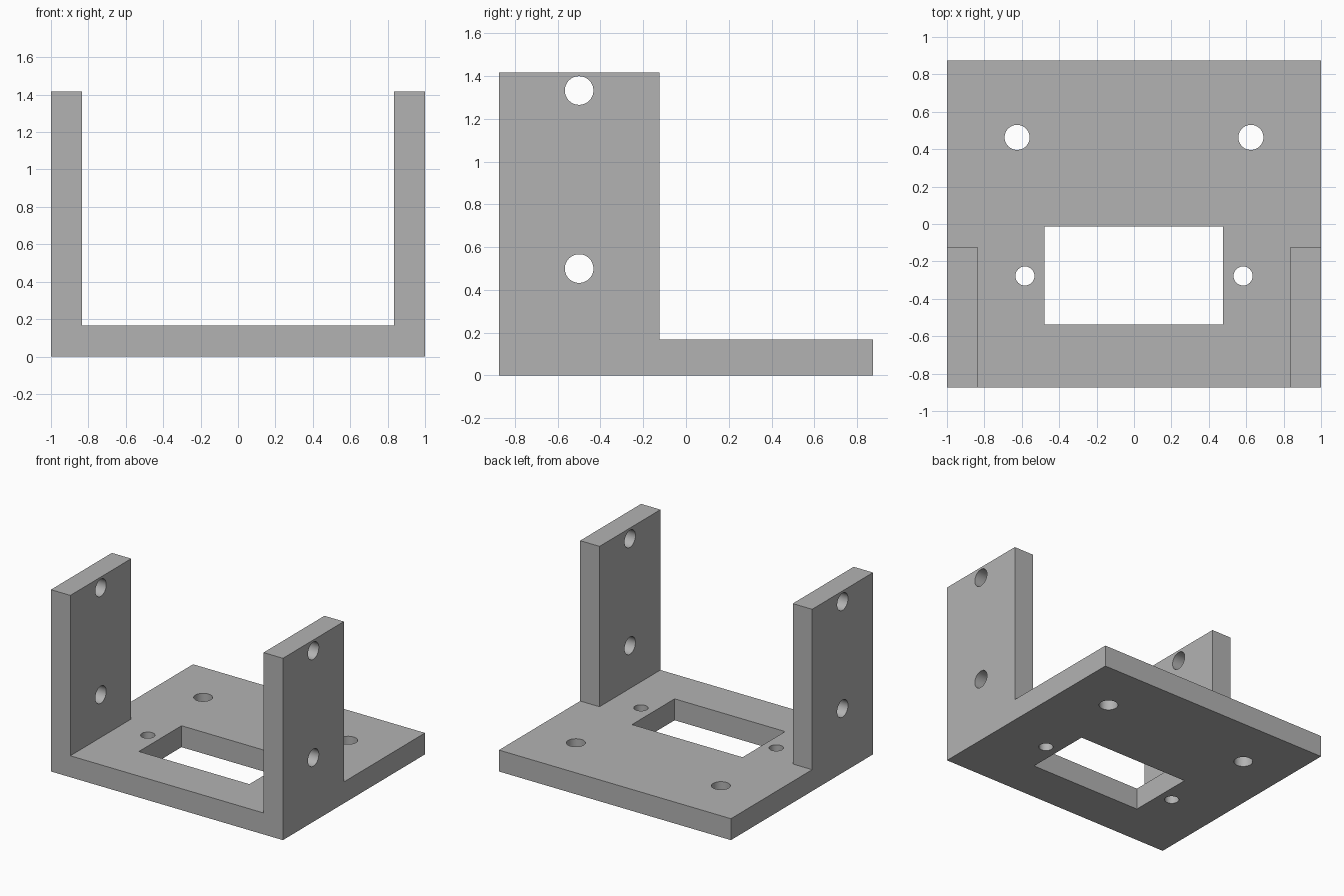
import bpy
import bmesh
import math
from mathutils import Matrix, Vector

default_cube = bpy.data.objects.get("Cube")
if default_cube:
    bpy.data.objects.remove(default_cube, do_unlink=True)

WIDTH, DEPTH, HEIGHT = 1.0, 0.875, 1.417   # half width, half depth, full height
THICK = 0.167
WALL_BACK = -0.125

grey = bpy.data.materials.new("plain grey")
grey.use_nodes = True
grey.diffuse_color = (0.45, 0.45, 0.45, 1)
grey.node_tree.nodes["Principled BSDF"].inputs["Base Color"].default_value = grey.diffuse_color


def add_box(bm, low, high):
    low, high = Vector(low), Vector(high)
    size = Matrix.Diagonal((*(high - low), 1))
    bmesh.ops.create_cube(bm, size=1, matrix=Matrix.Translation((low + high) / 2) @ size)


def add_rod(bm, centre, radius, length, turn=Matrix()):
    bmesh.ops.create_cone(bm, cap_ends=True, segments=48, radius1=radius, radius2=radius,
                          depth=length, matrix=Matrix.Translation(centre) @ turn)


def make_object(name, bm):
    mesh = bpy.data.meshes.new(name)
    bm.to_mesh(mesh)
    bm.free()
    mesh.materials.append(grey)
    obj = bpy.data.objects.new(name, mesh)
    bpy.context.collection.objects.link(obj)
    return obj


def combine(target, tool, operation):
    bpy.context.view_layer.objects.active = target
    mod = target.modifiers.new(operation, "BOOLEAN")
    mod.operation, mod.solver, mod.object = operation, "EXACT", tool
    bpy.ops.object.modifier_apply(modifier=mod.name)
    bpy.data.objects.remove(tool, do_unlink=True)


# Base plate
bm = bmesh.new()
add_box(bm, (-WIDTH, -DEPTH, 0), (WIDTH, DEPTH, THICK))
bracket = make_object("bracket", bm)

# Two upright side walls
bm = bmesh.new()
for inner, outer in ((-WIDTH, THICK - WIDTH), (WIDTH - THICK, WIDTH)):
    add_box(bm, (inner, -DEPTH, 0), (outer, WALL_BACK, HEIGHT))
combine(bracket, make_object("side_walls", bm), "UNION")

# Window, plate holes and wall bores
bm = bmesh.new()
add_box(bm, (-0.478, -0.538, -0.1), (0.475, -0.013, 0.3))
for side in (-1, 1):
    add_rod(bm, (side * 0.625, 0.463, 0.1), 0.067, 0.4)
    add_rod(bm, (side * 0.583, -0.278, 0.1), 0.051, 0.4)
    for z in (0.5, 1.333):
        add_rod(bm, (side * 0.92, -0.5, z), 0.067, 0.4, Matrix.Rotation(math.pi / 2, 4, "Y"))
cutter = make_object("hole_cutter", bm)
cutter.hide_render = True
combine(bracket, cutter, "DIFFERENCE")

# Smooth bores, crisp edges
bpy.ops.object.select_all(action="DESELECT")
bracket.select_set(True)
bpy.context.view_layer.objects.active = bracket
bpy.ops.object.shade_smooth_by_angle(angle=math.radians(30))
